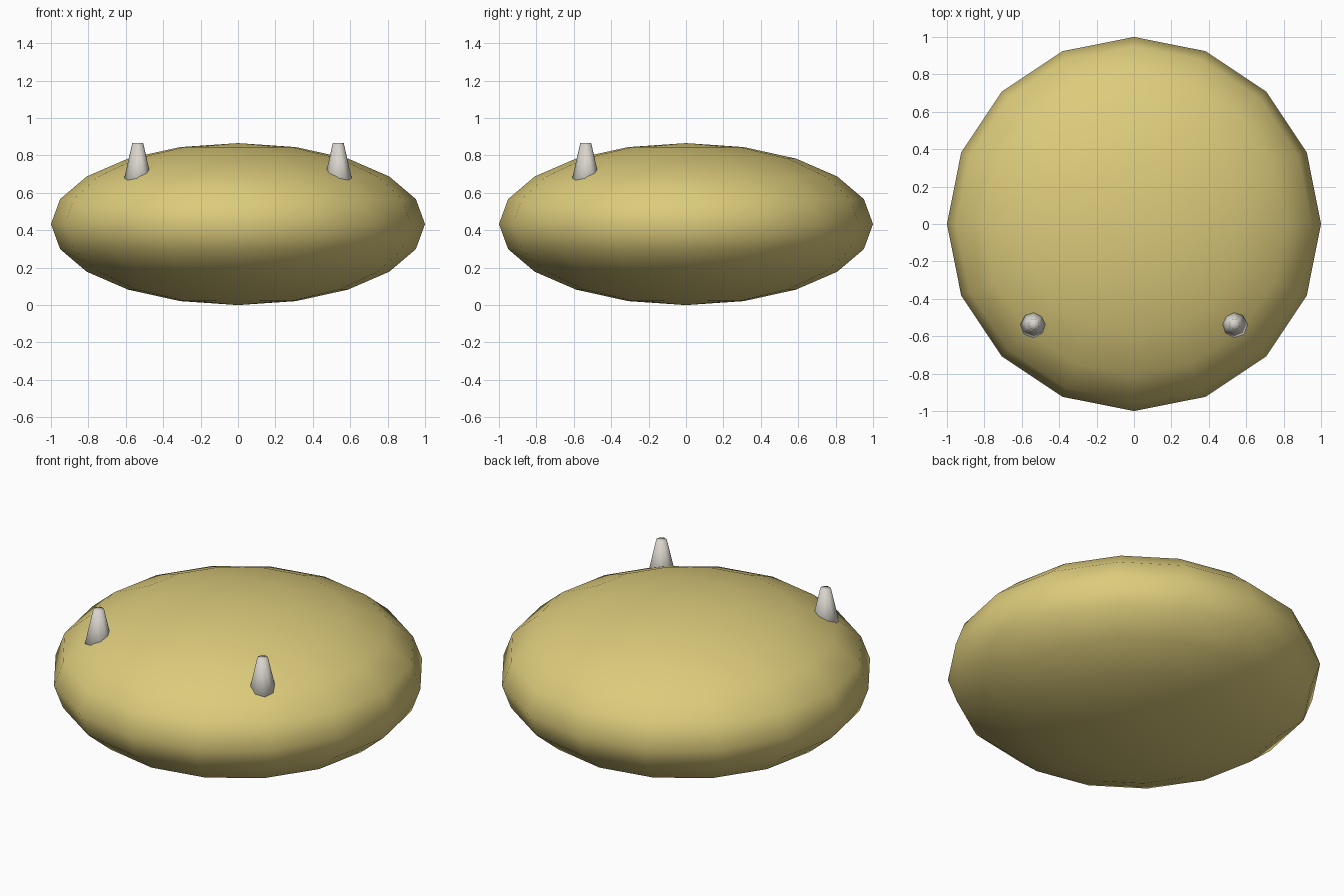
import bpy

if "Cube" in bpy.data.objects:
    bpy.data.objects.remove(bpy.data.objects["Cube"])


def material(name, rgb):
    m = bpy.data.materials.new(name)
    m.diffuse_color = (*rgb, 1.0)
    m.use_nodes = True
    m.node_tree.nodes["Principled BSDF"].inputs["Base Color"].default_value = m.diffuse_color
    return m


def finish(obj, name, mat):
    obj.name = name
    obj.data.materials.append(mat)
    bpy.ops.object.shade_smooth()


HALF_HEIGHT = 0.433
tan = material("sandy yellow", (0.72, 0.60, 0.20))
bone = material("bone white", (0.70, 0.67, 0.61))

# Squashed round body
bpy.ops.mesh.primitive_uv_sphere_add(segments=16, ring_count=10, radius=1,
                                     location=(0, 0, HALF_HEIGHT))
body = bpy.context.object
body.scale = (1, 1, HALF_HEIGHT)
bpy.ops.object.transform_apply(location=False, rotation=False, scale=True)
finish(body, "body", tan)

# Two blunt eight-sided horns near the front, sunk into the body
TOP, BASE = 0.867, 0.60
for side, label in ((-1, "left_horn"), (1, "right_horn")):
    bpy.ops.mesh.primitive_cone_add(vertices=8, radius1=0.09, radius2=0.029,
                                    depth=TOP - BASE, end_fill_type='TRIFAN',
                                    location=(side * 0.536, -0.536, (TOP + BASE) / 2))
    finish(bpy.context.object, label, bone)
